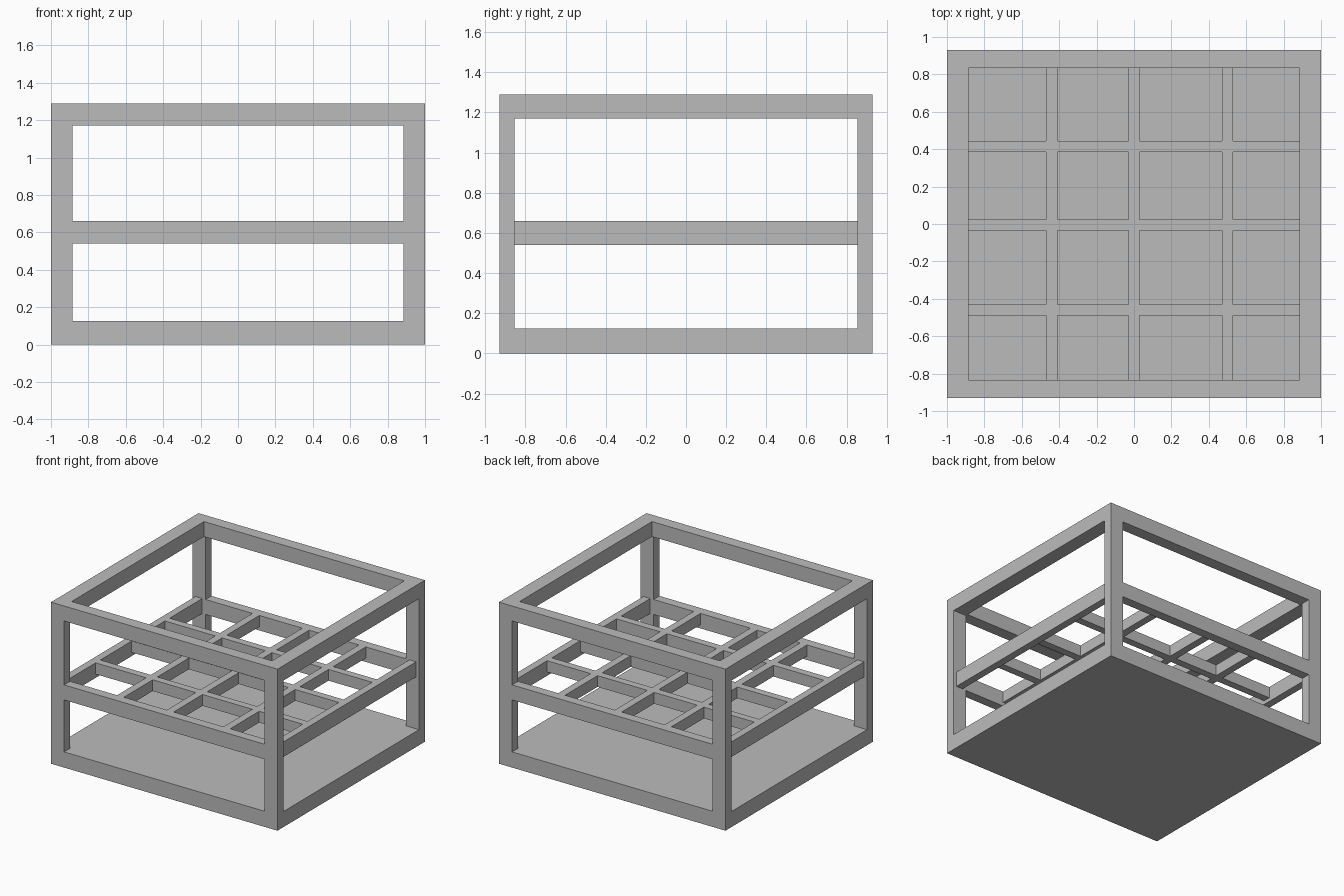
import bpy
import bmesh

cube = bpy.data.objects.get("Cube")
if cube:
    bpy.data.objects.remove(cube, do_unlink=True)

grey = bpy.data.materials.new("plain_grey")
grey.use_nodes = True
colour = (0.5, 0.5, 0.5, 1)
grey.diffuse_color = colour
grey.node_tree.nodes["Principled BSDF"].inputs["Base Color"].default_value = colour


def box(name, xs, ys, zs):
    """Box spanning the given ranges on each axis."""
    bm = bmesh.new()
    bmesh.ops.create_cube(bm, size=1)
    for v in bm.verts:
        for axis, (low, high) in enumerate((xs, ys, zs)):
            v.co[axis] = high if v.co[axis] > 0 else low
    mesh = bpy.data.meshes.new(name)
    bm.to_mesh(mesh)
    bm.free()
    mesh.materials.append(grey)
    obj = bpy.data.objects.new(name, mesh)
    bpy.context.collection.objects.link(obj)
    return obj


def span(side, a, b):
    return tuple(sorted((side * a, side * b)))


X, Y, H = 1.0, 0.93, 1.29      # outer half sizes and height
PX, PY = 0.885, 0.855          # inner faces of the posts
BASE, RIM = 0.125, 1.17        # top of the floor, underside of the top frame
MID = (0.54, 0.66)             # middle rail height range
RAIL_IN, RAIL_OUT = 0.915, 0.975

# Solid floor slab
box("floor", (-X, X), (-Y, Y), (0, BASE))

for sx, side in ((1, "left"), (-1, "right")):
    # Corner posts
    for sy, end in ((-1, "front"), (1, "back")):
        box(f"{end}_{side}_post", span(sx, PX, X), span(sy, PY, Y), (BASE, RIM))
    # Top frame sides and recessed middle side rails
    box(f"{side}_top_rail", span(sx, PX, X), (-Y, Y), (RIM, H))
    box(f"{side}_middle_rail", span(sx, RAIL_IN, RAIL_OUT), (-PY, PY), MID)

# Top frame and middle rails at front and back
for sy, end in ((-1, "front"), (1, "back")):
    box(f"{end}_top_rail", (-PX, PX), span(sy, 0.835, Y), (RIM, H))
    box(f"{end}_middle_rail", (-PX, PX), span(sy, PY, Y), MID)

# Divider grid, flush with the tops of the middle rails
GRID = (0.57, 0.66)
HALF = 0.03
lengthwise = (-0.44, 0.0, 0.5)
crosswise = (-0.46, -0.005, 0.415)
lengthwise = (-0.44, 0.0, 0.5)
for i, x in enumerate(lengthwise):
    box(f"lengthwise_divider_{i + 1}", (x - HALF, x + HALF), (-PY, PY), GRID)

# Cross dividers fill the gaps between the lengthwise ones
edges = [-RAIL_IN]
for x in lengthwise:
    edges += [x - HALF, x + HALF]
edges.append(RAIL_IN)
for i, y in enumerate(crosswise):
    for j in range(0, len(edges), 2):
        box(f"cross_divider_{i + 1}_{j // 2 + 1}",
            (edges[j], edges[j + 1]), (y - HALF, y + HALF), GRID)
